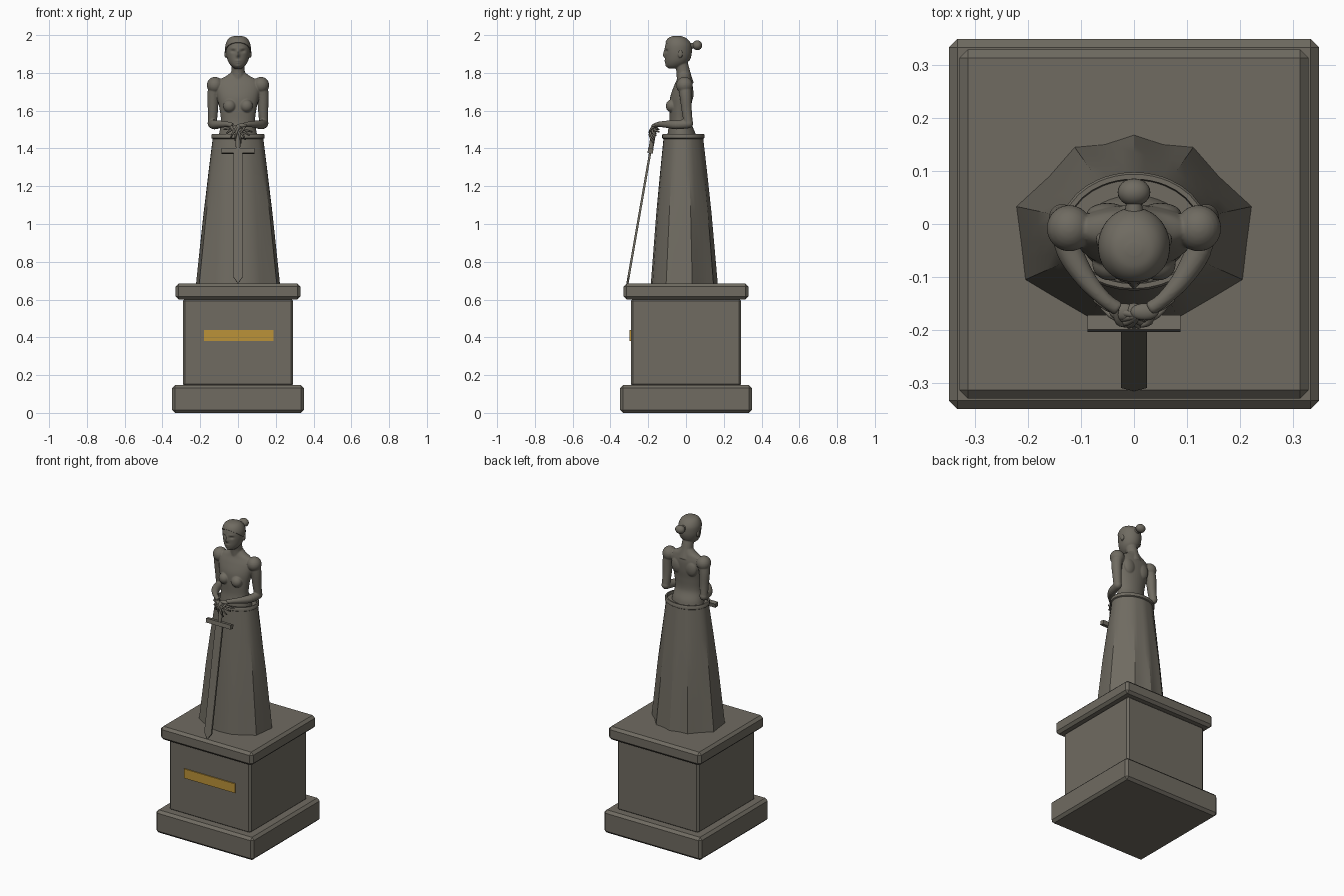
import bpy, bmesh, math
from mathutils import Matrix, Vector

cube = bpy.data.objects.get("Cube")
if cube:
    bpy.data.objects.remove(cube)


def material(name, rgb):
    m = bpy.data.materials.new(name)
    m.use_nodes = True
    m.diffuse_color = (*rgb, 1)
    m.node_tree.nodes["Principled BSDF"].inputs["Base Color"].default_value = (*rgb, 1)
    return m


STONE = material("dark stone", (0.16, 0.147, 0.12))
GOLD = material("gold plaque", (0.5, 0.29, 0.04))


def finish(name, bm, mat=STONE, angle=None):
    bmesh.ops.recalc_face_normals(bm, faces=bm.faces)
    me = bpy.data.meshes.new(name)
    bm.to_mesh(me)
    bm.free()
    me.materials.append(mat)
    ob = bpy.data.objects.new(name, me)
    bpy.context.collection.objects.link(ob)
    if angle:
        bpy.ops.object.select_all(action='DESELECT')
        ob.select_set(True)
        bpy.context.view_layer.objects.active = ob
        bpy.ops.object.shade_smooth_by_angle(angle=math.radians(angle))
    return ob


def skin(bm, rings):
    """Bridge rings of points and cap both ends."""
    loops = [[bm.verts.new(p) for p in r] for r in rings]
    n = len(loops[0])
    for a, b in zip(loops, loops[1:]):
        for i in range(n):
            bm.faces.new((a[i], a[(i + 1) % n], b[(i + 1) % n], b[i]))
    bm.faces.new(loops[0])
    bm.faces.new(loops[-1])
    return [v for l in loops for v in l]


def spline(keys, steps):
    """Catmull-Rom through tuples of any size."""
    k = [Vector(p) for p in [keys[0], *keys, keys[-1]]]
    out = []
    for a, b, c, d in zip(k, k[1:], k[2:], k[3:]):
        for s in range(steps):
            t = s / steps
            out.append((b * 2 + (c - a) * t + (a * 2 - b * 5 + c * 4 - d) * t**2
                        + (b * 3 - a - c * 3 + d) * t**3) / 2)
    return out + [Vector(keys[-1])]


def loft(bm, sections, segs=40, steps=6, grow=0):
    """Sections are (z, front y, back y, half width)."""
    turns = [2 * math.pi * i / segs for i in range(segs)]
    return skin(bm, [[((w + grow) * math.cos(t),
                       (f + b) / 2 + ((b - f) / 2 + grow) * math.sin(t), z) for t in turns]
                     for z, f, b, w in spline(sections, steps)])


def tube(bm, keys, segs=16, steps=5):
    """Keys are (x, y, z, radius)."""
    path = spline(keys, steps)
    rings = []
    for i, p in enumerate(path):
        d = (path[min(i + 1, len(path) - 1)] - path[max(i - 1, 0)]).to_3d()
        u = d.cross(Vector((0.3, 1, 0.2))).normalized()
        v = d.normalized().cross(u)
        rings.append([p.to_3d() + p[3] * (u * math.cos(t) + v * math.sin(t))
                      for t in (2 * math.pi * j / segs for j in range(segs))])
    skin(bm, rings)


def ball(bm, loc, size, segs=24):
    m = Matrix.Translation(loc) @ Matrix.Diagonal((*size, 1))
    bmesh.ops.create_uvsphere(bm, u_segments=segs, v_segments=segs // 2, radius=1, matrix=m)


def box(bm, loc, size, m=Matrix()):
    bmesh.ops.create_cube(bm, size=1, matrix=m @ Matrix.Translation(loc) @ Matrix.Diagonal((*size, 1)))


# Plinth slabs
for name, half, z0, z1, bev in (("plinth_base", .35, 0, .147, .016), ("plinth_block", .292, .14, .605, .012),
                                ("plinth_cap", .33, .6, .685, .016)):
    bm = bmesh.new()
    box(bm, (0, 0, (z0 + z1) / 2), (2 * half, 2 * half, z1 - z0))
    bmesh.ops.bevel(bm, geom=bm.edges[:], offset=bev, segments=1, affect='EDGES')
    finish(name, bm)
bm = bmesh.new()
box(bm, (0.004, -.2945, .41), (.366, .009, .06))
finish("plaque", bm, GOLD)

# Skirt: faceted hem blending into an oval waist
half_hem = [(0, .168), (.055, .15), (.112, .145), (.16, .09), (.222, .033),
            (.213, -.035), (.205, -.105), (.15, -.138), (.083, -.177), (0, -.186)]
hem = half_hem + [(-x, y) for x, y in half_hem[-2:0:-1]]
hem = [(Vector(a).lerp(Vector(b), t)) for a, b in zip(hem, hem[1:] + hem[:1]) for t in (0, .5)]
CENTRE = Vector((0, -.014))


def waist(p, rx, ry):
    t = math.atan2((p.y - CENTRE.y) / ry, p.x / rx)
    return Vector((rx * math.cos(t), CENTRE.y + ry * math.sin(t)))


rings = []
for z, k in ((.685, 1), (.86, .8), (1.06, .57), (1.26, .29), (1.455, 0)):
    rings.append([(*waist(p, .134, .105).lerp(p, k), z) for p in hem])
bm = bmesh.new()
skin(bm, rings)
finish("skirt", bm, angle=25)

# Waistband with a recessed top
bm = bmesh.new()
skin(bm, [[(*waist(p, .134 + g, .105 + g), z) for p in hem] for g, z in
          ((0, 1.45), (.007, 1.455), (.007, 1.472), (.003, 1.477), (-.006, 1.477), (-.008, 1.46))])
finish("waistband", bm, angle=40)

# Body: torso, neck, arms and head fused into one smooth surface
bm = bmesh.new()
loft(bm, [(1.42, -.1, .06, .108), (1.48, -.097, .05, .1), (1.54, -.088, .026, .09), (1.61, -.088, .027, .098),
          (1.67, -.084, .034, .11), (1.725, -.066, .036, .118), (1.762, -.05, .03, .1),
          (1.785, -.044, .026, .06), (1.81, -.04, .02, .03)])
tube(bm, [(0, -.004, 1.74, .046), (0, -.012, 1.79, .038), (0, -.02, 1.83, .035), (0, -.04, 1.89, .035)])
for s in (-1, 1):
    ball(bm, (s * .045, -.076, 1.625), (.034, .031, .034))
    ball(bm, (s * .122, -.008, 1.735), (.043, .044, .044))
    ball(bm, (s * .05, .018, 1.69), (.04, .022, .05))
    tube(bm, [(s * .118, -.008, 1.745, .036), (s * .131, -.002, 1.68, .032), (s * .133, .004, 1.6, .027),
              (s * .136, .012, 1.535, .024)])
    ball(bm, (s * .136, .012, 1.533), (.025, .026, .026))
    tube(bm, [(s * .136, .01, 1.53, .024), (s * .122, -.05, 1.526, .025), (s * .09, -.105, 1.528, .019),
              (s * .055, -.143, 1.528, .014), (s * .03, -.16, 1.522, .014)])
    ball(bm, (s * .065, -.03, 1.9), (.007, .013, .021))
HEAD = [(1.823, -.09, -.035, .018), (1.838, -.104, -.01, .037), (1.86, -.109, .012, .052), (1.89, -.111, .024, .061),
        (1.92, -.112, .027, .064), (1.95, -.109, .024, .062), (1.975, -.098, .008, .051),
        (1.99, -.08, -.015, .034), (1.996, -.055, -.04, .01)]
# Facial relief: (x, z, x spread, z spread, depth)
FACE = [(0, 1.893, .008, .011, -.013), (0, 1.912, .006, .014, -.007), (0, 1.864, .014, .004, -.006),
        (0, 1.853, .012, .004, -.005), (0, 1.836, .013, .008, -.005), (.026, 1.915, .012, .007, .009),
        (-.026, 1.915, .012, .007, .009), (.026, 1.931, .016, .005, -.003), (-.026, 1.931, .016, .005, -.003)]
for v in loft(bm, HEAD, segs=72, steps=8):
    if v.co.y < -.045:
        x, z = v.co.x, v.co.z
        v.co.y += sum(d * math.exp(-((x - a) / sa)**2 - ((z - b) / sb)**2) for a, b, sa, sb, d in FACE)
body = finish("body", bm)
mod = body.modifiers.new("fuse", 'REMESH')
mod.mode = 'VOXEL'
mod.voxel_size = .0035
mod.use_smooth_shade = True
mod = body.modifiers.new("soften", 'SMOOTH')
mod.iterations = 4

# Hair swept back into a bun
bm = bmesh.new()
loft(bm, HEAD, segs=56, grow=.004)
bmesh.ops.bisect_plane(bm, geom=bm.verts[:] + bm.edges[:] + bm.faces[:], plane_co=(0, -.11, 1.962),
                       plane_no=(0, -.62, -.78), clear_outer=True)
bmesh.ops.holes_fill(bm, edges=[e for e in bm.edges if e.is_boundary])
finish("hair", bm, angle=50)
bm = bmesh.new()
tube(bm, [(0, .01, 1.94, .02), (0, .045, 1.945, .014)])
ball(bm, (0, .06, 1.946), (.031, .026, .026))
finish("hair_bun", bm, angle=60)

# Hands folded over the grip, fingers fanned across each other
for s, name in ((1, "left_hand"), (-1, "right_hand")):
    lift = .006 * s
    bm = bmesh.new()
    ball(bm, (s * .02, -.166, 1.515 + lift), (.027, .016, .011))
    for x, y, z in ((-.075, -.143, 1.494), (-.06, -.158, 1.474), (-.038, -.168, 1.452), (-.016, -.172, 1.435)):
        tube(bm, [(s * .008, -.172, 1.514 + lift, .007), (s * x * .55, y - .02, z * .4 + .905 + lift, .0065),
                  (s * x, y, z + lift, .004)], segs=8, steps=3)
    tube(bm, [(s * .035, -.16, 1.518, .007), (s * .03, -.185, 1.505, .006), (s * .014, -.192, 1.485, .004)],
         segs=8, steps=3)
    finish(name, bm, angle=60)

# Sword resting point down, leaning against the hands
lean = Matrix.Translation((0, -.31, .685)) @ Matrix.Rotation(-math.atan2(.145, .835), 4, 'X')
bm = bmesh.new()
outline = [(0, 0), (.025, .035), (.025, .71), (-.025, .71), (-.025, .035)]
skin(bm, [[lean @ Vector((x, y, z)) for x, z in outline] for y in (-.006, .006)])
finish("sword_blade", bm)
bm = bmesh.new()
box(bm, (0, 0, .712), (.176, .028, .026), lean)
finish("sword_guard", bm)
bm = bmesh.new()
tube(bm, [(*(lean @ Vector((0, 0, z))), r) for z, r in ((.71, .012), (.77, .013), (.83, .012))], segs=10)
ball(bm, lean @ Vector((0, 0, .835)), (.018, .018, .016), 16)
finish("sword_grip", bm, angle=50)
